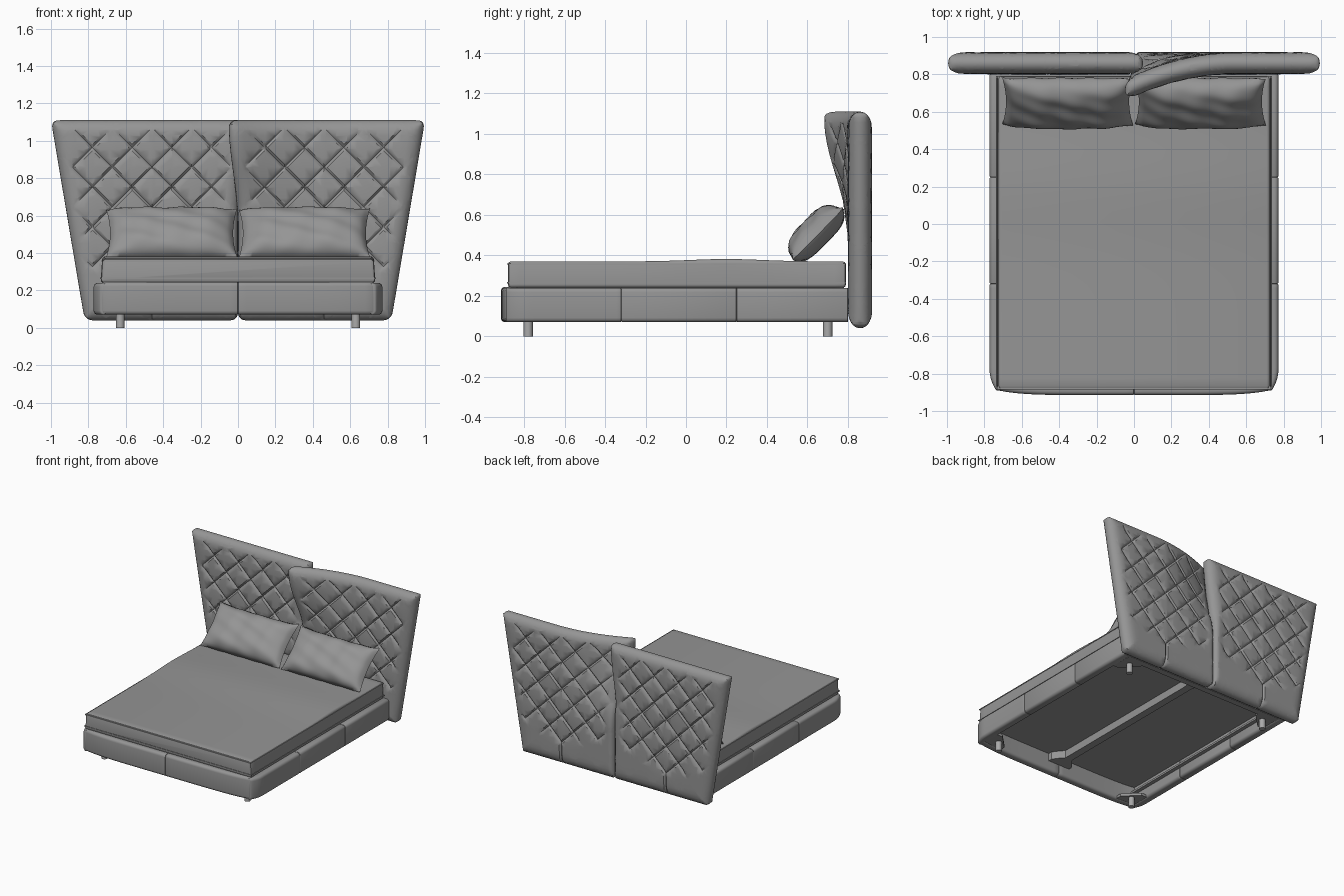
import bpy, bmesh, math
from mathutils import Vector

if "Cube" in bpy.data.objects:
    bpy.data.objects.remove(bpy.data.objects["Cube"])


def material(name, value):
    m = bpy.data.materials.new(name)
    m.use_nodes = True
    m.diffuse_color = (value, value, value, 1)
    m.node_tree.nodes["Principled BSDF"].inputs["Base Color"].default_value = m.diffuse_color
    return m


FABRIC = material("grey_fabric", 0.3)


def finish(bm, name, mat=FABRIC, angle=35):
    bmesh.ops.recalc_face_normals(bm, faces=bm.faces)
    mesh = bpy.data.meshes.new(name)
    bm.to_mesh(mesh)
    bm.free()
    mesh.materials.append(mat)
    ob = bpy.data.objects.new(name, mesh)
    bpy.context.collection.objects.link(ob)
    bpy.ops.object.select_all(action="DESELECT")
    ob.select_set(True)
    bpy.context.view_layer.objects.active = ob
    bpy.ops.object.shade_smooth_by_angle(angle=math.radians(angle))
    return ob


def smooth(t):
    t = max(0, min(1, t))
    return t * t * (3 - 2 * t)


def cut(bm, point, normal):
    bmesh.ops.bisect_plane(bm, geom=bm.verts[:] + bm.edges[:] + bm.faces[:],
                           plane_co=point, plane_no=normal, dist=1e-5)


def bar(name, lo, hi, axis=None, round_=0.0, end=0.0, cuts=0, bend=None):
    """Box with rounded long edges, softened ends and an optional bend."""
    bm = bmesh.new()
    bmesh.ops.create_cube(bm, size=1)
    for v in bm.verts:
        v.co = Vector([lo[i] + (v.co[i] + 0.5) * (hi[i] - lo[i]) for i in range(3)])
    if round_:
        long_edges = [e for e in bm.edges if abs((e.verts[0].co - e.verts[1].co)[axis]) > 1e-4]
        bmesh.ops.bevel(bm, geom=long_edges, offset=round_, segments=4, profile=0.5, affect="EDGES")
    if end:
        caps = [e for e in bm.edges if abs((e.verts[0].co - e.verts[1].co)[axis]) < 1e-4
                and e.calc_face_angle(0) > 1.5]
        caps = [e for e in caps if any(abs(f.normal[axis]) > 0.9 for f in e.link_faces)]
        bmesh.ops.bevel(bm, geom=caps, offset=end, segments=2, profile=0.5, affect="EDGES")
    normal = [0, 0, 0]
    if axis is not None:
        normal[axis] = 1
    for i in range(1, cuts):
        point = [0, 0, 0]
        point[axis] = lo[axis] + (hi[axis] - lo[axis]) * i / cuts
        cut(bm, point, normal)
    if bend:
        for v in bm.verts:
            bend(v.co)
    return finish(bm, name)


# Quilted headboard panels
BOTTOM, TOP, CORNER = 0.04, 1.11, 0.04
CX, PEAK, PITCH, GROOVE = 0.46, 1.07, 0.2125, 0.012


def inner(z):
    return -0.05 * smooth((z - 0.55) / 0.55)


def outer(z):
    return 0.82 + 0.18 * (z - BOTTOM) / (TOP - BOTTOM)


def quilt_depth(x, z, border):
    mask = smooth((border - 0.06) / 0.03) * smooth((z - 0.2 - 0.35 * abs(x - CX)) / 0.03)
    depth = 0
    for s in (1, -1):
        f = (s * (x - CX) + z - PEAK) / PITCH
        t = abs(f - round(f)) * PITCH / math.sqrt(2)
        depth = max(depth, 0.01 * max(0, 1 - t / GROOVE) + 0.007 * math.exp(-t / 0.03))
    seam = 0.012 * max(0, 1 - abs(x - CX) / GROOVE) if z < 0.22 else 0
    return max(depth * mask, seam)


def headboard_panel(name, side, curl):
    bm = bmesh.new()
    n = 28
    steps = [0.5 - 0.5 * math.cos(math.pi * i / n) for i in range(n + 1)]
    rows = []
    for v in steps:
        row = []
        for u in steps:
            z = BOTTOM + (TOP - BOTTOM) * v
            x = inner(z) + (outer(z) - inner(z)) * u
            p = CORNER - min(x - inner(z), outer(z) - x)
            q = CORNER - min(z - BOTTOM, TOP - z)
            if p > 0 and q > 0:     # round the corners
                k = 1 - max(p, q) / math.hypot(p, q)
                x += p * k * (1 if u < 0.5 else -1)
                z += q * k * (1 if v < 0.5 else -1)
            row.append(bm.verts.new((x, 0, z)))
        rows.append(row)
    for a, b in zip(rows, rows[1:]):
        for i in range(n):
            bm.faces.new((a[i], a[i + 1], b[i + 1], b[i]))
    # stitch lines are cut into the cloth before it is inflated
    for w in (-GROOVE, 0, GROOVE):
        cut(bm, (CX + w, 0, 0), (1, 0, 0))
        for s in (1, -1):
            direction = Vector((s, 0, 1)).normalized()
            for k in range(-7, 4):
                cut(bm, Vector((CX, 0, PEAK + k * PITCH)) + direction * w, direction)
    front = bm.verts[:]
    rim = {v for v in front if v.is_boundary}
    copy = bmesh.ops.duplicate(bm, geom=bm.verts[:] + bm.edges[:] + bm.faces[:])
    back = [g for g in copy["geom"] if isinstance(g, bmesh.types.BMVert)]
    rim |= {v for v in back if v.is_boundary}
    for verts, facing in ((front, -1), (back, 1)):
        for v in verts:
            x, z = v.co.x, v.co.z
            border = min(x - inner(z), outer(z) - x, z - BOTTOM, TOP - z)
            joint = (x - inner(z)) * (1 + 2 * smooth((0.65 - z) / 0.1))
            edge = min(joint, outer(z) - x, z - BOTTOM, TOP - z)
            t = max(0, min(1, edge / 0.1))
            half = 0.06 * math.sqrt(1 - (1 - t) ** 2.4) - quilt_depth(x, z, border)
            if v in rim:
                half = 0
            wave = max(0, (0.55 - x) / 0.6) ** 2 * smooth((z - 0.45) / 0.6)
            v.co.y = 0.86 - curl * wave + facing * max(half, 0)
            v.co.x = side * x
    bmesh.ops.remove_doubles(bm, verts=list(rim), dist=1e-5)
    finish(bm, name, angle=40)


headboard_panel("headboard_left_panel", 1, 0.145)
headboard_panel("headboard_right_panel", -1, 0)


# Upholstered rails, split at their seams
def bow_front(co):
    co.y += 0.025 * (abs(co.x) / 0.725) ** 6


for side, label in ((1, "left"), (-1, "right")):
    def taper_front(co):
        if co.y < -0.78:
            co.x -= side * 0.035 * ((-0.78 - co.y) / 0.11) ** 2 * (abs(co.x) > 0.74)

    seams = (-0.89, -0.32, 0.25, 0.80)
    for i, (a, b) in enumerate(zip(seams, seams[1:])):
        x0, x1 = sorted((side * 0.70, side * 0.772))
        bar(f"{label}_side_rail_{i + 1}", (x0, a, 0.07), (x1, b, 0.24), 1, 0.022, 0.006,
            cuts=24 if i == 0 else 0, bend=taper_front)
    x0, x1 = sorted((0, side * 0.725))
    bar(f"{label}_front_rail", (x0, -0.915, 0.07), (x1, -0.85, 0.245), 0, 0.022, 0.006,
        cuts=16, bend=bow_front)
    x0, x1 = sorted((side * 0.67, side * 0.705))
    bar(f"{label}_ledge", (x0, -0.86, 0.15), (x1, 0.79, 0.165))
bar("back_rail", (-0.71, 0.75, 0.07), (0.71, 0.80, 0.24))

# Underside: base plate, centre beam with flared ends, corner gussets
bar("base_plate", (-0.71, -0.86, 0.21), (0.71, 0.78, 0.25))


def flare(co):
    co.x *= 1 + 2.2 * smooth((abs(co.y + 0.05) - 0.68) / 0.09)


bar("centre_beam", (-0.03, -0.86, 0.15), (0.03, 0.77, 0.215), 1, cuts=40, bend=flare)
METAL = material("light_grey_metal", 0.4)
for sx in (1, -1):
    for y, sy, label in ((-0.86, -1, "front"), (0.77, 1, "back")):
        side = "left" if sx > 0 else "right"
        bm = bmesh.new()
        plan = [(0.71, 0), (0.55, 0), (0.55, 0.05), (0.66, 0.16), (0.71, 0.16)]
        face = bm.faces.new([bm.verts.new((sx * px, y - sy * py, 0.075)) for px, py in plan])
        lift = bmesh.ops.extrude_face_region(bm, geom=[face])["geom"]
        for g in lift:
            if isinstance(g, bmesh.types.BMVert):
                g.co.z += 0.02
        finish(bm, f"{label}_{side}_gusset")
        # Legs
        bm = bmesh.new()
        bmesh.ops.create_cone(bm, cap_ends=True, segments=24, radius1=0.023, radius2=0.023, depth=0.09)
        bmesh.ops.translate(bm, verts=bm.verts, vec=(sx * 0.63, -0.78 if sy < 0 else 0.70, 0.045))
        finish(bm, f"{label}_{side}_leg", METAL)


# Mattress with a softly crowned top and a seam along its edges
def crown(co):
    t = (co.z - 0.24) / 0.13
    co.x *= 1 - 0.012 * t
    if t > 0.9:
        co.z += 0.012 * math.exp(-((co.y - 0.2) / 0.25) ** 2)


bar("mattress", (-0.735, -0.88, 0.24), (0.735, 0.79, 0.37), 1, 0.018, 0.015, cuts=30, bend=crown)
for z, w in ((0.262, 0.735), (0.355, 0.728)):
    bar("mattress_piping", (-w - 0.002, -0.884, z), (w + 0.002, 0.79, z + 0.006))


# Pillows leaning on the headboard
def pillow(name, side):
    bm = bmesh.new()
    bmesh.ops.create_grid(bm, x_segments=40, y_segments=28, size=1)
    copy = bmesh.ops.duplicate(bm, geom=bm.verts[:] + bm.edges[:] + bm.faces[:])["geom"]
    back = {g for g in copy if isinstance(g, bmesh.types.BMVert)}
    along, normal = Vector((0, 0.25, 0.255)), Vector((0, -0.71, 0.70))
    for v in bm.verts:
        u, w = v.co.x, v.co.y
        full = max(0, (1 - u ** 4) * (1 - w ** 4)) ** 0.6
        wrinkle = 0.007 * math.sin(9 * u + 4 * w + side) * math.sin(5 * w - 3 * u)
        swell = full * (-0.06 if v in back else 0.09 + wrinkle)
        x = side * 0.355 + 0.35 * u * (1 - 0.06 * (1 - w * w))
        rise = 0.5 + 0.5 * w * (1 - 0.08 * (1 - u ** 4) * (w > 0))
        hem = 0.006 * math.sin(14 * u) * abs(w) ** 8
        v.co = Vector((x, 0.53, 0.378)) + along * rise + normal * (swell + hem)
    bmesh.ops.remove_doubles(bm, verts=bm.verts, dist=1e-5)
    finish(bm, name, angle=60)


pillow("left_pillow", 1)
pillow("right_pillow", -1)
